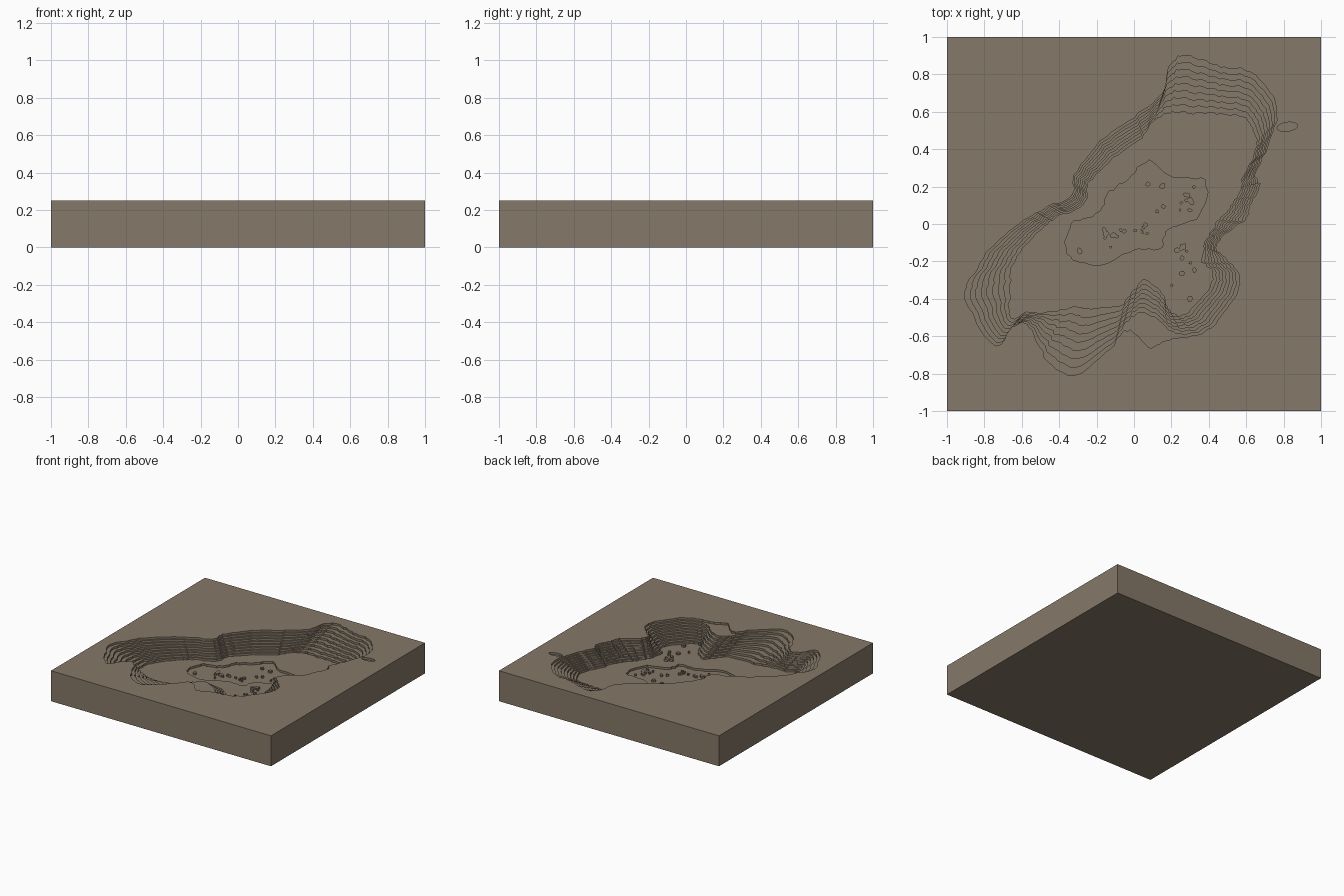
import bpy, bmesh, math, random
from mathutils import Vector

if "Cube" in bpy.data.objects:
    bpy.data.objects.remove(bpy.data.objects["Cube"])

random.seed(4)
TOP, STEP, RINGS, SUB = 0.25, 0.0165, 9, 6

earth = bpy.data.materials.new("earth brown")
earth.diffuse_color = (0.235, 0.19, 0.138, 1)
earth.use_nodes = True
earth.node_tree.nodes["Principled BSDF"].inputs["Base Color"].default_value = earth.diffuse_color

# Matching outlines of the basin: upper rim and floor edge, clockwise
rim = [(.25, .90), (.35, .88), (.46, .84), (.62, .81), (.76, .65), (.73, .46), (.65, .27),
       (.67, .20), (.62, .10), (.59, .02), (.49, -.05), (.44, -.13), (.50, -.20), (.56, -.28),
       (.53, -.40), (.41, -.55), (.30, -.60), (.20, -.59), (.14, -.54), (.04, -.50),
       (-.05, -.55), (-.13, -.67), (-.30, -.80), (-.42, -.77), (-.50, -.67), (-.57, -.54),
       (-.65, -.55), (-.75, -.65), (-.90, -.40), (-.85, -.26), (-.77, -.14), (-.62, .00),
       (-.48, .08), (-.33, .15), (-.32, .26), (-.18, .44), (.00, .57), (.15, .70), (.18, .82)]
floor = [(.22, .60), (.32, .59), (.44, .59), (.58, .57), (.64, .50), (.65, .40), (.58, .24),
         (.57, .18), (.52, .10), (.46, .03), (.42, -.03), (.38, -.10), (.36, -.20), (.42, -.26),
         (.38, -.37), (.27, -.48), (.21, -.48), (.17, -.43), (.15, -.37), (.06, -.30),
         (.00, -.35), (-.08, -.44), (-.25, -.45), (-.30, -.44), (-.40, -.46), (-.50, -.48),
         (-.57, -.47), (-.66, -.50), (-.66, -.35), (-.65, -.22), (-.58, -.12), (-.50, -.03),
         (-.42, .03), (-.27, .10), (-.24, .22), (-.11, .35), (.04, .46), (.10, .55), (.15, .58)]
deep = [(.08, .34), (.20, .25), (.38, .23), (.35, .05), (.18, -.03), (.14, -.13), (0, -.14),
        (-.20, -.22), (-.36, -.15), (-.33, 0), (-.20, .05), (-.13, .17), (-.03, .24)]


def smooth_loop(pts):
    """Closed Catmull-Rom curve through the points."""
    out, n = [], len(pts)
    for i in range(n):
        a, b, c, d = (Vector(pts[(i + k) % n]) for k in (-1, 0, 1, 2))
        for s in range(SUB):
            t = s / SUB
            out.append(0.5 * (2 * b + (c - a) * t + (2 * a - 5 * b + 4 * c - d) * t * t
                              + (3 * b - a - 3 * c + d) * t ** 3))
    return out


def wobble(r):
    return Vector((random.uniform(-r, r), random.uniform(-r, r)))


bm = bmesh.new()


def loop(pts, z):
    return [bm.verts.new((p[0], p[1], z)) for p in pts]


def strip(a, b):
    for i in range(len(a)):
        j = (i + 1) % len(a)
        bm.faces.new((a[i], a[j], b[j], b[i]))


def fill(*loops):
    """Flat face between an outer loop and any holes."""
    edges = []
    for l in loops:
        for i in range(len(l)):
            pair = (l[i - 1], l[i])
            edges.append(bm.edges.get(pair) or bm.edges.new(pair))
    bmesh.ops.triangle_fill(bm, edges=edges, use_beauty=True, normal=(0, 0, 1))


# Terraced walls: rings blended from rim to floor edge
outer, inner = smooth_loop(rim), smooth_loop(floor)
rough = [wobble(0.006) for _ in outer]
rings = []
for k in range(RINGS):
    t = k / (RINGS - 1)
    pts = [a.lerp(b, t) + w + wobble(0.0015) for a, b, w in zip(outer, inner, rough)]
    if k == 0:  # shallow bay in the front rim
        for p in pts:
            if p.y < -0.45:
                p.y -= 0.15 * math.exp(-((p.x - 0.08) / 0.09) ** 2)
    rings.append((loop(pts, TOP - k * STEP), loop(pts, TOP - (k + 1) * STEP)))
for k, (hi, lo) in enumerate(rings):
    strip(hi, lo)
    if k + 1 < RINGS:
        # tread joins the next ring's upper edge
        strip(lo, rings[k + 1][0])

# Floor with the deepest hollow
floor_z = TOP - RINGS * STEP
hollow = [p + wobble(0.008) for p in smooth_loop(deep)]
h_top, h_low = loop(hollow, floor_z), loop(hollow, floor_z - STEP)
strip(h_top, h_low)
fill(rings[-1][1], h_top)
fill(h_low)

# Small separate pond beside the rim
pond = [Vector((.82 + .055 * math.cos(a), .52 + .024 * math.sin(a) + .006 * math.cos(a)))
        for a in (i * math.tau / 18 for i in range(18))]
p_top, p_low = loop(pond, TOP), loop(pond, TOP - STEP)
strip(p_top, p_low)
fill(p_low)

# Block: top surface, sides and underside
square = [(-1, -1), (1, -1), (1, 1), (-1, 1)]
s_top, s_low = loop(square, TOP), loop(square, 0)
fill(s_top, rings[0][0], p_top)
strip(s_top, s_low)
bm.faces.new(s_low)
bmesh.ops.remove_doubles(bm, verts=bm.verts[:], dist=1e-5)
bmesh.ops.recalc_face_normals(bm, faces=bm.faces[:])


def finish(name):
    mesh = bpy.data.meshes.new(name)
    bm.to_mesh(mesh)
    bm.free()
    mesh.materials.append(earth)
    bpy.context.collection.objects.link(bpy.data.objects.new(name, mesh))


finish("terraced_basin_block")

# Little flat mounds scattered on the hollow and the front right bay
bm = bmesh.new()
areas = [(.05, .33, .05, .22, 14, -STEP), (-.32, -.05, -.15, -.03, 10, -STEP),
         (-.05, .08, -.08, .1, 6, -STEP), (.2, .34, -.4, -.12, 10, 0)]
for x0, x1, y0, y1, count, dz in areas:
    for _ in range(count):
        c = Vector((random.uniform(x0, x1), random.uniform(y0, y1)))
        r = random.uniform(.008, .018)
        pts = [c + Vector((math.cos(i * math.tau / 7), math.sin(i * math.tau / 7)))
               * r * random.uniform(.7, 1.2) for i in range(7)]
        z = floor_z + dz
        base, cap = loop(pts, z - .002), loop(pts, z + STEP * .95)
        strip(base, cap)
        bm.faces.new(cap)
bmesh.ops.recalc_face_normals(bm, faces=bm.faces[:])
finish("floor_mounds")
